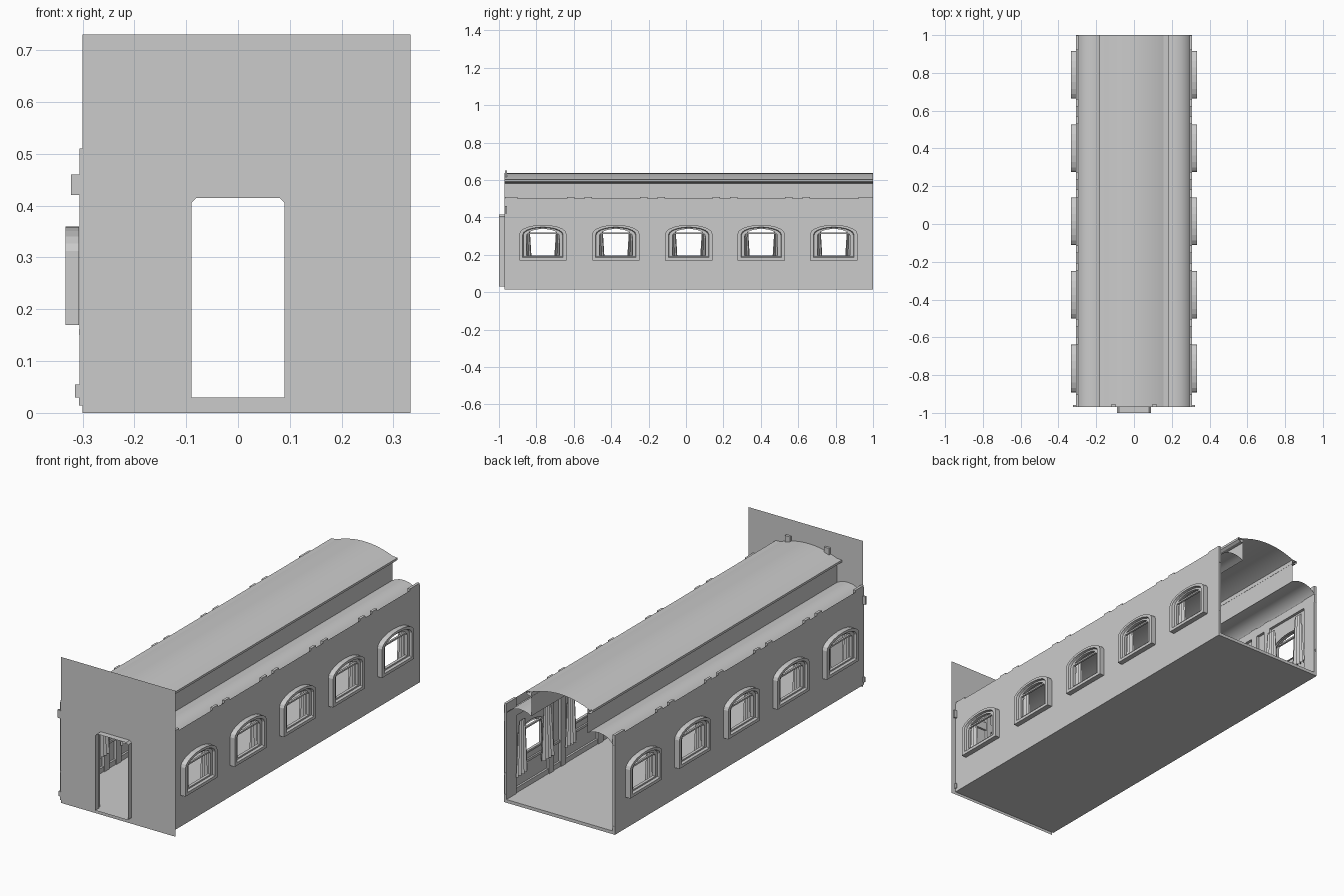
import bpy, bmesh, math
from mathutils import Vector

if "Cube" in bpy.data.objects:
    bpy.data.objects.remove(bpy.data.objects["Cube"])

FRONT, BACK, WALL = -0.97, 1.0, 0.307
WINDOWS = [-0.765, -0.375, 0.015, 0.402, 0.79]


def make(name, bm, smooth=False):
    bmesh.ops.recalc_face_normals(bm, faces=bm.faces)
    me = bpy.data.meshes.new(name)
    bm.to_mesh(me)
    bm.free()
    ob = bpy.data.objects.new(name, me)
    bpy.context.collection.objects.link(ob)
    if smooth:
        bpy.ops.object.select_all(action='DESELECT')
        ob.select_set(True)
        bpy.context.view_layer.objects.active = ob
        bpy.ops.object.shade_smooth_by_angle(angle=math.radians(35))
    return ob


def box(name, x0, x1, y0, y1, z0, z1):
    bm = bmesh.new()
    bmesh.ops.create_cube(bm, size=1)
    for v in bm.verts:
        v.co = ((x0 + x1) / 2 + v.co.x * (x1 - x0),
                (y0 + y1) / 2 + v.co.y * (y1 - y0),
                (z0 + z1) / 2 + v.co.z * (z1 - z0))
    return make(name, bm)


def loft(name, rings, closed, smooth=False):
    """Skin a sequence of matching point rows with quads."""
    bm = bmesh.new()
    rows = [[bm.verts.new(p) for p in r] for r in rings]
    n = len(rows[0])
    for a, b in zip(rows, rows[1:]):
        for i in range(n if closed else n - 1):
            j = (i + 1) % n
            bm.faces.new((a[i], a[j], b[j], b[i]))
    return make(name, bm, smooth)


def along_y(name, profile, smooth=True):
    """Sweep an (x, z) profile down the length of the room."""
    return loft(name, [[(x, y, z) for x, z in profile] for y in (FRONT, BACK)], False, smooth)


def sheet(name, loops):
    """Flat wall from an outline and its holes."""
    bm = bmesh.new()
    for pts in loops:
        vs = [bm.verts.new(p) for p in pts]
        for a, b in zip(vs, vs[1:] + vs[:1]):
            bm.edges.new((a, b))
    bmesh.ops.triangle_fill(bm, use_beauty=True, edges=bm.edges[:])
    bmesh.ops.dissolve_limit(bm, angle_limit=0.01, verts=bm.verts[:], edges=bm.edges[:])
    return make(name, bm)


def arch(x, yc, half, z0, spring, top, n=10):
    """Window outline with a shallow arched head."""
    pts = [(x, yc - half, z0), (x, yc + half, z0)]
    for i in range(n + 1):
        a = math.pi * i / n
        pts.append((x, yc + half * math.cos(a), spring + (top - spring) * math.sin(a)))
    return pts


# floor
box("floor", -WALL, WALL, FRONT, BACK, 0.014, 0.03)

# front wall with chamfered doorway
door = [(-0.09, 0.03), (0.09, 0.03), (0.09, 0.405), (0.08, 0.415), (-0.08, 0.415), (-0.09, 0.405)]
outline = [(-0.30, 0), (0.333, 0), (0.333, 0.73), (-0.30, 0.73)]
sheet("front_wall", [[(x, FRONT, z) for x, z in p] for p in (outline, door)])
loft("door_passage", [[(x, y, z) for x, z in door] for y in (-1.0, FRONT)], True)

# front wall trims
box("front_cornice", -0.322, 0.322, FRONT + 0.002, FRONT + 0.012, 0.42, 0.46)
for s in (-1, 1):
    x0, x1 = sorted((s * 0.10, s * 0.315))
    box("front_skirting", x0, x1, FRONT + 0.002, FRONT + 0.012, 0.03, 0.055)
    x0, x1 = sorted((s * 0.095, s * 0.122))
    box("door_pilaster", x0, x1, FRONT + 0.002, FRONT + 0.014, 0.03, 0.65)

# clerestory roof: raised central vault
vault = [(0.172 * t, 0.636 - 0.038 * t * t) for t in [i / 12 - 1 for i in range(25)]]
along_y("roof_vault", vault)

for s in (-1, 1):
    # vault eave moulding, clerestory wall and curved side ceiling
    along_y("roof_eave", [(s * x, z) for x, z in
            [(0.155, 0.605), (0.183, 0.603), (0.183, 0.592), (0.172, 0.584), (0.155, 0.582)]], False)
    along_y("clerestory_wall", [(s * 0.156, 0.484), (s * 0.156, 0.603)], False)
    along_y("side_ceiling", [(s * x, z) for x, z in
            [(0.156, 0.484), (0.175, 0.493), (0.195, 0.499), (0.22, 0.501), (0.245, 0.497),
             (0.267, 0.488), (0.286, 0.473), (0.299, 0.457), (WALL, 0.435)]])

    # side wall pierced by the windows
    X = s * WALL
    frame = [(X, FRONT, 0.016), (X, BACK, 0.016), (X, BACK, 0.502), (X, FRONT, 0.502)]
    sheet("side_wall", [frame] + [arch(X, y, 0.105, 0.19, 0.305, 0.345) for y in WINDOWS])

    # wall trims
    for name, depth, z0, z1 in (("skirting", 0.01, 0.03, 0.055), ("dado_rail", 0.008, 0.15, 0.162),
                                ("cornice", 0.014, 0.42, 0.46)):
        a, b = sorted((X, s * (WALL - depth)))
        box(name, a, b, FRONT, BACK, z0, z1)

    # paired pilasters between windows, single ones at the ends
    spots = [((a + b) / 2 + d, 0.02) for a, b in zip(WINDOWS, WINDOWS[1:]) for d in (-0.047, 0.047)]
    spots += [(-0.935, 0.033), (0.96, 0.039)]
    a, b = sorted((s * (WALL - 0.001), s * (WALL - 0.014)))
    for y, h in spots:
        box("pilaster", a, b, y - h, y + h, 0.03, 0.51)

    for y in WINDOWS:
        # stepped window surround standing out from the wall
        steps = [(WALL, 0.126, 0.17, 0.312, 0.36), (0.333, 0.126, 0.17, 0.312, 0.36),
                 (0.333, 0.108, 0.185, 0.308, 0.348), (0.322, 0.105, 0.19, 0.305, 0.345),
                 (0.322, 0.088, 0.197, 0.30, 0.338), (WALL, 0.088, 0.197, 0.30, 0.338)]
        loft("window_surround", [arch(s * x, y, h, z0, sp, t) for x, h, z0, sp, t in steps], True)
        # transom bar
        a, b = sorted((s * 0.312, s * 0.322))
        box("window_transom", a, b, y - 0.10, y + 0.10, 0.31, 0.318)

        # pair of pleated curtains flaring to the hem
        for side in (-1, 1):
            rows = []
            for z, inner, outer, amp in ((0.39, 0.075, 0.125, 0.004), (0.33, 0.07, 0.13, 0.006),
                                         (0.22, 0.063, 0.138, 0.008), (0.12, 0.057, 0.148, 0.010)):
                rows.append([(s * (0.284 + amp * math.sin(i * math.pi / 2)),
                              y + side * (inner + (outer - inner) * i / 16), z) for i in range(17)])
            loft("curtain", rows, False, True)
